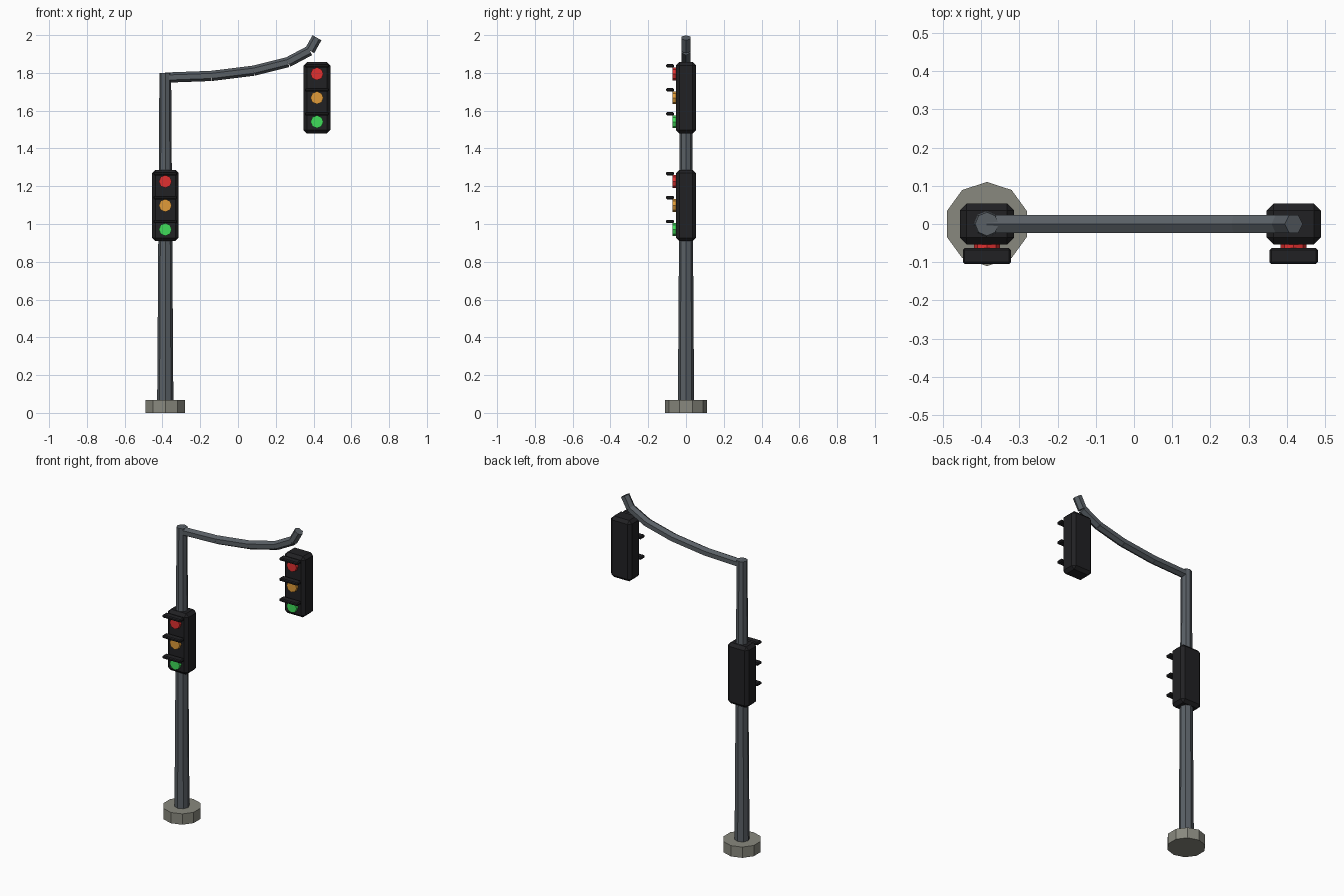
import bpy
from math import radians
from mathutils import Vector

if "Cube" in bpy.data.objects:
    bpy.data.objects.remove(bpy.data.objects["Cube"])


def material(name, rgb):
    m = bpy.data.materials.new(name)
    m.diffuse_color = (*rgb, 1)
    m.use_nodes = True
    m.node_tree.nodes["Principled BSDF"].inputs["Base Color"].default_value = m.diffuse_color
    return m


STEEL = material("steel", (0.10, 0.115, 0.13))
CONCRETE = material("concrete", (0.25, 0.25, 0.21))
BLACK = material("black_housing", (0.015, 0.015, 0.017))
LAMPS = [("red", material("red", (0.75, 0.03, 0.03))),
         ("amber", material("amber", (0.75, 0.33, 0.04))),
         ("green", material("green", (0.05, 0.72, 0.10)))]


def finish(name, mat):
    ob = bpy.context.object
    ob.name = name
    ob.data.materials.append(mat)
    return ob


def rod(name, a, b, r1, r2, sides, mat):
    """Faceted cylinder or cone running from a to b."""
    a, b = Vector(a), Vector(b)
    d = b - a
    bpy.ops.mesh.primitive_cone_add(vertices=sides, radius1=r1, radius2=r2,
                                    depth=d.length, location=(a + b) / 2)
    ob = finish(name, mat)
    ob.rotation_euler = d.to_track_quat('Z', 'Y').to_euler()
    return ob


def box(name, center, size, bevel, mat):
    bpy.ops.mesh.primitive_cube_add(size=1, location=center)
    ob = finish(name, mat)
    ob.scale = size
    bpy.ops.object.transform_apply(location=False, rotation=False, scale=True)
    mod = ob.modifiers.new("chamfer", 'BEVEL')
    mod.width = bevel
    mod.segments = 1
    return ob


def signal_head(name, x, z):
    """Housing with three lamps, each under a small visor."""
    box(name + "_housing", (x, 0, z), (0.142, 0.107, 0.378), 0.018, BLACK)
    for i, (colour, mat) in enumerate(LAMPS):
        lz = z + 0.127 * (1 - i)
        rod(f"{name}_{colour}_lamp", (x, -0.04, lz), (x, -0.072, lz),
            0.034, 0.034, 8, mat)
        box(f"{name}_{colour}_visor", (x, -0.084, lz + 0.042),
            (0.126, 0.042, 0.018), 0.005, BLACK)


PX = -0.385

# Footing and tapered pole
rod("footing", (PX, 0, 0), (PX, 0, 0.067), 0.11, 0.11, 10, CONCRETE)
rod("pole", (PX, 0, 0.05), (PX, 0, 1.80), 0.043, 0.031, 8, STEEL)

# Curved arm made of straight hexagonal lengths
path = [(PX, 1.775), (-0.14, 1.784), (0.085, 1.812),
        (0.265, 1.857), (0.38, 1.918), (0.418, 1.986)]
for i, (p, q) in enumerate(zip(path, path[1:])):
    seg = rod(f"arm_segment_{i + 1}", (p[0], 0, p[1]), (q[0], 0, q[1]),
              0.027, 0.027, 6, STEEL)
    # Keep a hexagon corner in the plane of the arm
    d = Vector((q[0] - p[0], 0, q[1] - p[1]))
    tilt = Vector((0, 0, 1)).rotation_difference(d).to_matrix()
    spin = Vector((0, 1, 0)).rotation_difference(Vector((1, 0, 0))).to_matrix()
    seg.rotation_euler = (tilt @ spin).to_euler()

# Signal heads on the pole and beneath the arm tip
signal_head("pole_signal", PX, 1.098)
signal_head("arm_signal", 0.418, 1.668)
